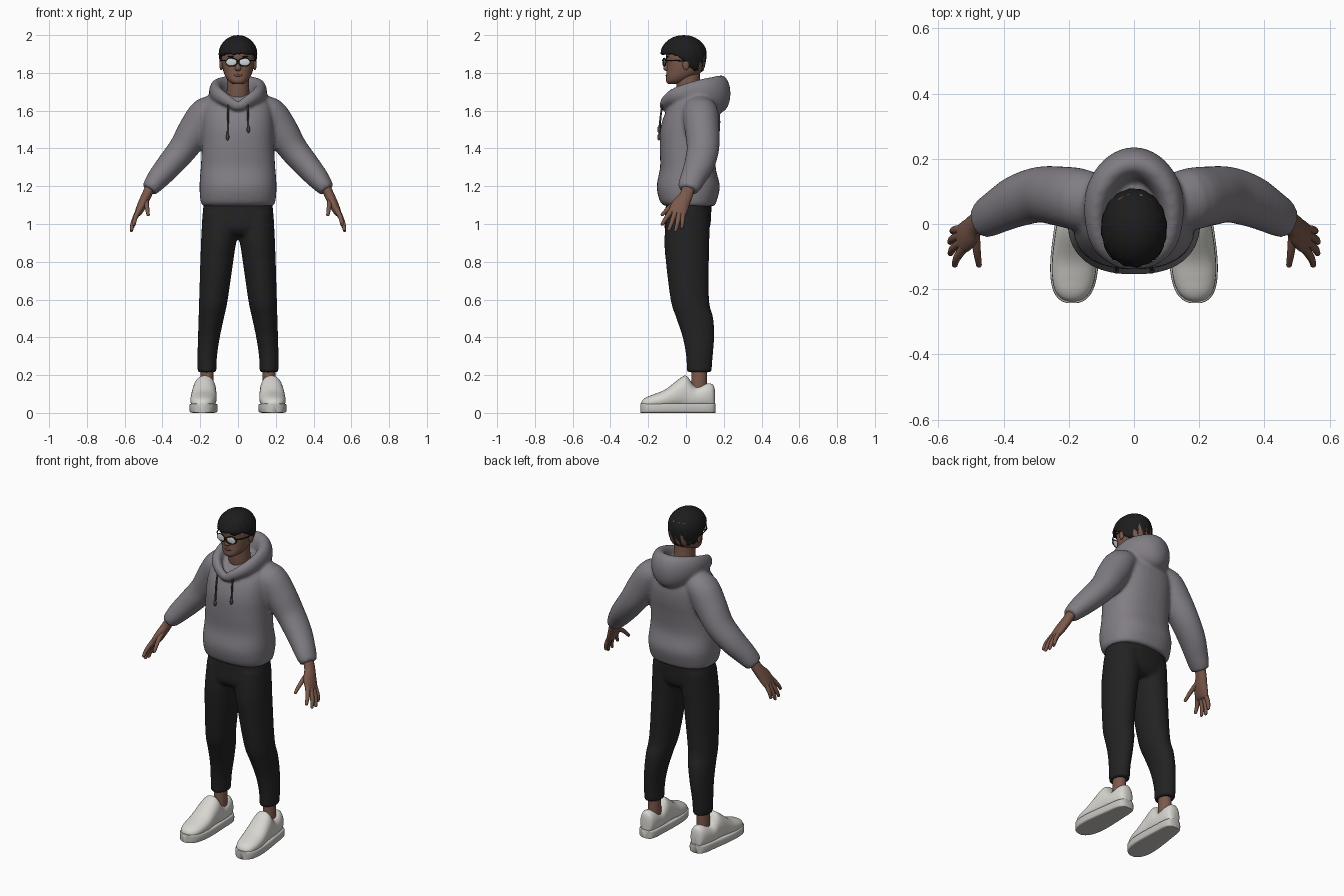
import bpy, bmesh, math
from mathutils import Vector, Matrix

if "Cube" in bpy.data.objects:
    bpy.data.objects.remove(bpy.data.objects["Cube"], do_unlink=True)

X, Y, Z = Vector((1, 0, 0)), Vector((0, 1, 0)), Vector((0, 0, 1))


def material(name, *rgb):
    m = bpy.data.materials.new(name)
    m.use_nodes = True
    color = (*rgb, 1)
    m.diffuse_color = color
    node = next(k for k in m.node_tree.nodes if k.type == "BSDF_PRINCIPLED")
    node.inputs["Base Color"].default_value = color
    node.inputs["Roughness"].default_value = 0.8
    return m


SKIN = material("brown skin", 0.2, 0.1, 0.07)
LIP = material("lip", 0.16, 0.065, 0.055)
HAIR = material("black hair", 0.012, 0.012, 0.013)
CLOTH = material("grey fleece", 0.22, 0.205, 0.23)
CORD = material("dark cord", 0.06, 0.06, 0.065)
TROUSER = material("black trousers", 0.016, 0.016, 0.017)
LEATHER = material("white leather", 0.68, 0.67, 0.63)
RUBBER = material("pale rubber", 0.56, 0.55, 0.52)
FRAME = material("black frame", 0.01, 0.01, 0.01)
LENS = material("pale lens", 0.62, 0.66, 0.66)


def smooth_path(rings, closed, steps=4):
    """Catmull-Rom interpolation of (x, y, z, a, b) rings."""
    n, out = len(rings), []
    get = lambda i: Vector(rings[i % n] if closed else rings[max(0, min(n - 1, i))])
    for i in range(n if closed else n - 1):
        p, q, r, s = (get(i + k) for k in (-1, 0, 1, 2))
        for k in range(steps):
            t = k / steps
            out.append(q + 0.5 * t * ((r - p) + t * ((2 * p - 5 * q + 4 * r - s)
                       + t * (3 * (q - r) + s - p))))
    if not closed:
        out.append(get(n - 1))
    return out


def loft(bm, rings, n=28, p=2.0, ref=Y, flat=None, closed=False, side=1):
    """Skin superellipse sections along a path; a is across, b is along ref."""
    path = smooth_path(rings, closed)
    m, loops = len(path), []
    for i, ring in enumerate(path):
        lo, hi = (i - 1, (i + 1) % m) if closed else (max(i - 1, 0), min(i + 1, m - 1))
        t = flat or (path[hi] - path[lo])[:3]
        t = Vector(t).normalized()
        u = ref.cross(t).normalized()
        v = t.cross(u)
        loop = []
        for k in range(n):
            c, s = math.cos(math.tau * k / n), math.sin(math.tau * k / n)
            c, s = (math.copysign(abs(w) ** (2 / p), w) for w in (c, s))
            co = Vector(ring[:3]) + u * c * max(ring[3], 0.002) + v * s * max(ring[4], 0.002)
            co.x *= side
            loop.append(bm.verts.new(co))
        loops.append(loop)
    for i in range(m if closed else m - 1):
        a, b = loops[i], loops[(i + 1) % m]
        for k in range(n):
            j = (k + 1) % n
            bm.faces.new((a[k], a[j], b[j], b[k]))
    if not closed:
        bm.faces.new(loops[0])
        bm.faces.new(loops[-1])


def tube(bm, points, r0, r1, **kw):
    last = len(points) - 1
    radii = [r0 + (r1 - r0) * i / last for i in range(last + 1)]
    loft(bm, [(*p, r, r) for p, r in zip(points, radii)], n=10, **kw)


def ball(bm, loc, size):
    bmesh.ops.create_uvsphere(bm, u_segments=20, v_segments=12, radius=1,
                              matrix=Matrix.Translation(loc) @ Matrix.Diagonal((*size, 1)))


def finish(name, bm, mat, fuse=0, angle=50):
    bmesh.ops.recalc_face_normals(bm, faces=bm.faces)
    mesh = bpy.data.meshes.new(name)
    bm.to_mesh(mesh)
    bm.free()
    mesh.materials.append(mat)
    obj = bpy.data.objects.new(name, mesh)
    bpy.context.collection.objects.link(obj)
    bpy.ops.object.select_all(action="DESELECT")
    obj.select_set(True)
    bpy.context.view_layer.objects.active = obj
    bpy.ops.object.shade_smooth_by_angle(angle=math.radians(angle))
    if fuse:
        rm = obj.modifiers.new("fuse", "REMESH")
        rm.mode, rm.voxel_size, rm.use_smooth_shade = "VOXEL", fuse, True
        sm = obj.modifiers.new("soften", "SMOOTH")
        sm.factor, sm.iterations = 0.5, 5
    return obj


# Hoodie: body, sleeves and hood fused into one soft surface
bm = bmesh.new()
body = [(1.095, .02, .185, .13), (1.12, .012, .198, .15), (1.2, .012, .204, .167),
        (1.3, .01, .197, .147), (1.4, .013, .192, .152), (1.5, .022, .19, .158),
        (1.58, .033, .185, .146), (1.64, .04, .168, .115), (1.69, .05, .11, .075)]
loft(bm, [(0, y, z, a, b) for z, y, a, b in body], n=40, p=2.4, flat=Z)
sleeve = [(.09, .06, 1.61, .06, .08), (.165, .075, 1.59, .085, .095), (.225, .085, 1.5, .09, .092),
          (.29, .09, 1.4, .078, .086), (.36, .07, 1.315, .07, .08), (.42, .038, 1.245, .06, .068),
          (.452, .02, 1.205, .05, .062), (.47, .012, 1.18, .042, .052)]
for s in (1, -1):
    loft(bm, sleeve, side=s)
half = [(.05, -.108, 1.65, .024, .03), (.1, -.06, 1.68, .03, .04), (.118, .02, 1.695, .034, .055),
        (.105, .1, 1.7, .042, .072), (.06, .162, 1.695, .048, .09)]
mirrored = [(-x, *rest) for x, *rest in reversed(half)]
loft(bm, [(0, -.118, 1.625, .022, .025)] + half + [(0, .186, 1.69, .05, .098)] + mirrored,
     ref=Z, closed=True)
finish("hoodie", bm, CLOTH, fuse=0.01)

# Drawstrings with thicker tips
for s, name, end in ((1, "left_drawstring", 1.5), (-1, "right_drawstring", 1.46)):
    bm = bmesh.new()
    tube(bm, [(s * .05, -.122, 1.645), (s * .053, -.133, 1.58), (s * .055, -.142, end)], .005, .005)
    ball(bm, (s * .055, -.143, end), (.009, .009, .018))
    finish(name, bm, CORD)

# Trousers
bm = bmesh.new()
loft(bm, [(0, .015, 1.14, .178, .118), (0, .012, 1.06, .187, .122), (0, .006, .98, .188, .12),
          (0, .005, .94, .15, .09)], n=36, p=2.3, flat=Z)
leg = [(.095, .012, 1.06, .092, .112), (.098, .006, .95, .096, .119), (.108, .005, .85, .09, .117),
       (.13, .02, .6, .076, .102), (.142, .047, .5, .067, .098), (.154, .066, .4, .058, .084),
       (.163, .071, .3, .052, .071), (.164, .07, .215, .05, .066)]
for s in (1, -1):
    loft(bm, leg, flat=Z, side=s)
finish("trousers", bm, TROUSER, fuse=0.01)

# Shoes, soles and ankles
footprint = [(.156, .02), (.145, .04), (.11, .052), (.05, .058), (-.03, .066), (-.11, .071),
             (-.17, .067), (-.21, .055), (-.233, .036), (-.242, .016)]
tops = [.12, .15, .155, .14, .185, .125, .1, .085, .07, .055]
for s, label in ((1, "left"), (-1, "right")):
    line = [(.177 - y * .05, y, w) for y, w in footprint]
    bm = bmesh.new()
    loft(bm, [(x, y, .025, w + .003, .025) for x, y, w in line], p=7, ref=Z, flat=-Y, side=s)
    finish(label + "_sole", bm, RUBBER)
    bm = bmesh.new()
    upper = [(x, y * .98, .01 + h / 2, w * .97, h / 2 - .01) for (x, y, w), h in zip(line, tops)]
    upper.insert(4, (.176, .005, .103, .06, .092))
    loft(bm, upper, p=2.2, ref=Z, flat=-Y, side=s)
    finish(label + "_shoe", bm, LEATHER)
    bm = bmesh.new()
    loft(bm, [(.165, .068, .1, .036, .042), (.164, .07, .25, .034, .04)], flat=Z, side=s)
    finish(label + "_ankle", bm, SKIN)

# Hands: palm, four fingers and thumb
palm = [(.455, .02, 1.215, .026, .034), (.485, 0, 1.15, .026, .035), (.508, -.03, 1.1, .025, .047),
        (.528, -.045, 1.06, .019, .046), (.535, -.048, 1.045, .01, .035)]
fingers = [[(.52, -.07, 1.08), (.543, -.103, 1.035), (.55, -.125, 1.0)],
           [(.528, -.055, 1.07), (.555, -.075, 1.01), (.563, -.09, .972)],
           [(.528, -.034, 1.07), (.556, -.045, 1.005), (.564, -.055, .967)],
           [(.522, -.015, 1.075), (.55, -.018, 1.02), (.557, -.022, .985)],
           [(.488, -.025, 1.13), (.482, -.085, 1.09), (.476, -.125, 1.05)]]
for s, label in ((1, "left"), (-1, "right")):
    bm = bmesh.new()
    loft(bm, palm, side=s)
    for f in fingers:
        tube(bm, f, .015, .009, side=s)
        ball(bm, (s * f[-1][0], *f[-1][1:]), (.009, .009, .009))
    finish(label + "_hand", bm, SKIN)

# Head, neck, nose and ears
bm = bmesh.new()
loft(bm, [(0, .04, 1.6, .07, .07), (0, .015, 1.7, .06, .064), (0, .01, 1.82, .058, .062)], flat=Z)
skull = [(1.742, -.065, .025, .03), (1.755, -.052, .047, .053), (1.78, -.03, .066, .075),
         (1.81, -.008, .078, .095), (1.85, 0, .086, .102), (1.9, 0, .088, .106),
         (1.95, 0, .076, .092), (1.98, 0, .045, .055)]
loft(bm, [(0, y, z, a, b) for z, y, a, b in skull], p=2.2, flat=Z)
loft(bm, [(0, -.095, 1.875, .008, .01), (0, -.1, 1.845, .01, .014), (0, -.102, 1.822, .017, .018),
          (0, -.095, 1.81, .012, .012)], n=14, flat=Z)
for s in (1, -1):
    ball(bm, (s * .089, .0, 1.845), (.01, .018, .03))
finish("head", bm, SKIN)

bm = bmesh.new()
ball(bm, (0, -.1, 1.787), (.024, .008, .007))
finish("lips", bm, LIP)

# Hair: a cropped cap, long at the nape and choppy at the fringe
bm = bmesh.new()
cols, rows, loops = 72, 14, []
for j in range(rows):
    loop = []
    for k in range(cols):
        th = math.tau * k / cols
        front = -math.sin(th)
        rim = 1.855 + .045 * math.tanh(3 * front + .2) + .005 * math.sin(13 * th) * math.cos(5 * th)
        z = rim + (1.998 - rim) * math.sin(j / rows * math.pi / 2)
        d = (z - 1.9) / .1
        w = math.sqrt(max(0, 1 - d * d)) if d > 0 else 1 - .2 * d * d
        w *= 1 + .018 * math.sin(16 * th + 5 * d) * (1 - j / rows)
        loop.append(bm.verts.new((.101 * w * math.cos(th), -.012 + .121 * w * math.sin(th), z)))
    loops.append(loop)
for a, b in zip(loops, loops[1:]):
    for k in range(cols):
        j = (k + 1) % cols
        bm.faces.new((a[k], a[j], b[j], b[k]))
crown = bm.verts.new((0, -.012, 2.0))
for k in range(cols):
    bm.faces.new((loops[-1][k], loops[-1][(k + 1) % cols], crown))
hair = finish("hair", bm, HAIR)
shell = hair.modifiers.new("thickness", "SOLIDIFY")
shell.thickness, shell.offset = .016, -1

# Eyebrows and glasses
brows, frame, lens = bmesh.new(), bmesh.new(), bmesh.new()
for s in (1, -1):
    ball(brows, (s * .035, -.098, 1.886), (.022, .008, .004))
    ring = [math.tau * k / 12 for k in range(12)]
    tube(frame, [(.034 + .03 * math.cos(t), -.115 + .008 * math.cos(t), 1.857 + .021 * math.sin(t))
                 for t in ring], .0028, .0028, closed=True, side=s)
    tube(frame, [(.063, -.108, 1.866), (.088, -.07, 1.866), (.096, .005, 1.862)],
         .003, .003, ref=Z, side=s)
    ball(lens, (s * .034, -.115, 1.857), (.029, .004, .02))
tube(frame, [(-.006, -.122, 1.862), (0, -.124, 1.865), (.006, -.122, 1.862)], .003, .003)
finish("eyebrows", brows, HAIR)
finish("glasses_frame", frame, FRAME)
finish("glasses_lenses", lens, LENS)
